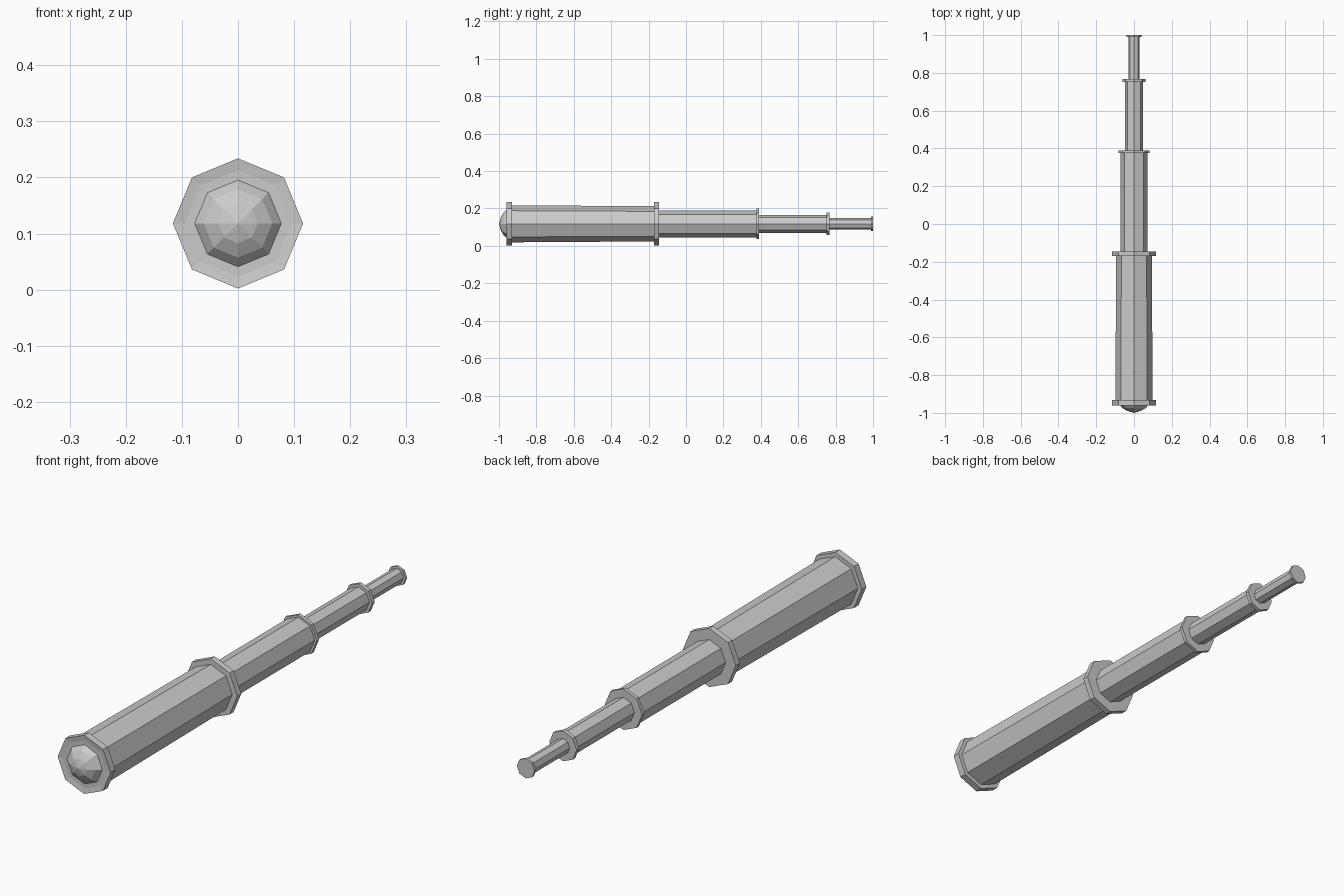
import bpy, bmesh
from math import cos, sin, pi

if "Cube" in bpy.data.objects:
    bpy.data.objects.remove(bpy.data.objects["Cube"])

SIDES = 8
AXIS_Z = 0.118


def lathe(name, profile):
    """Octagonal part turned about the y axis; profile is (y, radius), radius 0 = tip."""
    bm = bmesh.new()
    rings = []
    for y, r in profile:
        if r == 0:
            rings.append([bm.verts.new((0, y, AXIS_Z))])
        else:
            rings.append([bm.verts.new((r * cos(2 * pi * i / SIDES), y,
                                        AXIS_Z + r * sin(2 * pi * i / SIDES)))
                          for i in range(SIDES)])
    for a, b in zip(rings, rings[1:]):
        for i in range(SIDES):
            j = (i + 1) % SIDES
            quad = [a[i % len(a)], a[j % len(a)], b[j % len(b)], b[i % len(b)]]
            bm.faces.new(list(dict.fromkeys(quad)))
    for end in (rings[0], rings[-1]):
        if len(end) > 1:
            bm.faces.new(end)
    bmesh.ops.recalc_face_normals(bm, faces=bm.faces)
    mesh = bpy.data.meshes.new(name)
    bm.to_mesh(mesh)
    bm.free()
    bpy.context.collection.objects.link(bpy.data.objects.new(name, mesh))


# Domed front lens
lathe("lens", [(-1.0, 0), (-0.99, 0.035), (-0.975, 0.061), (-0.955, 0.079)])

# Main barrel with a collar at each end, tapering slightly to the rear
lathe("main_barrel", [(-0.957, 0.095), (-0.96, 0.116), (-0.931, 0.116), (-0.931, 0.099),
                      (-0.17, 0.094), (-0.17, 0.116), (-0.145, 0.116)])

# Sliding draw tubes, each ending in a collar: start, end, radius, collar radius, collar width
tubes = [("large_draw_tube", -0.16, 0.39, 0.072, 0.081, 0.014),
         ("middle_draw_tube", 0.38, 0.768, 0.048, 0.060, 0.016),
         ("eyepiece_tube", 0.755, 1.0, 0.030, 0.039, 0.010)]
for name, start, end, r, collar, width in tubes:
    lathe(name, [(start, r), (end - width, r), (end - width, collar), (end, collar)])
